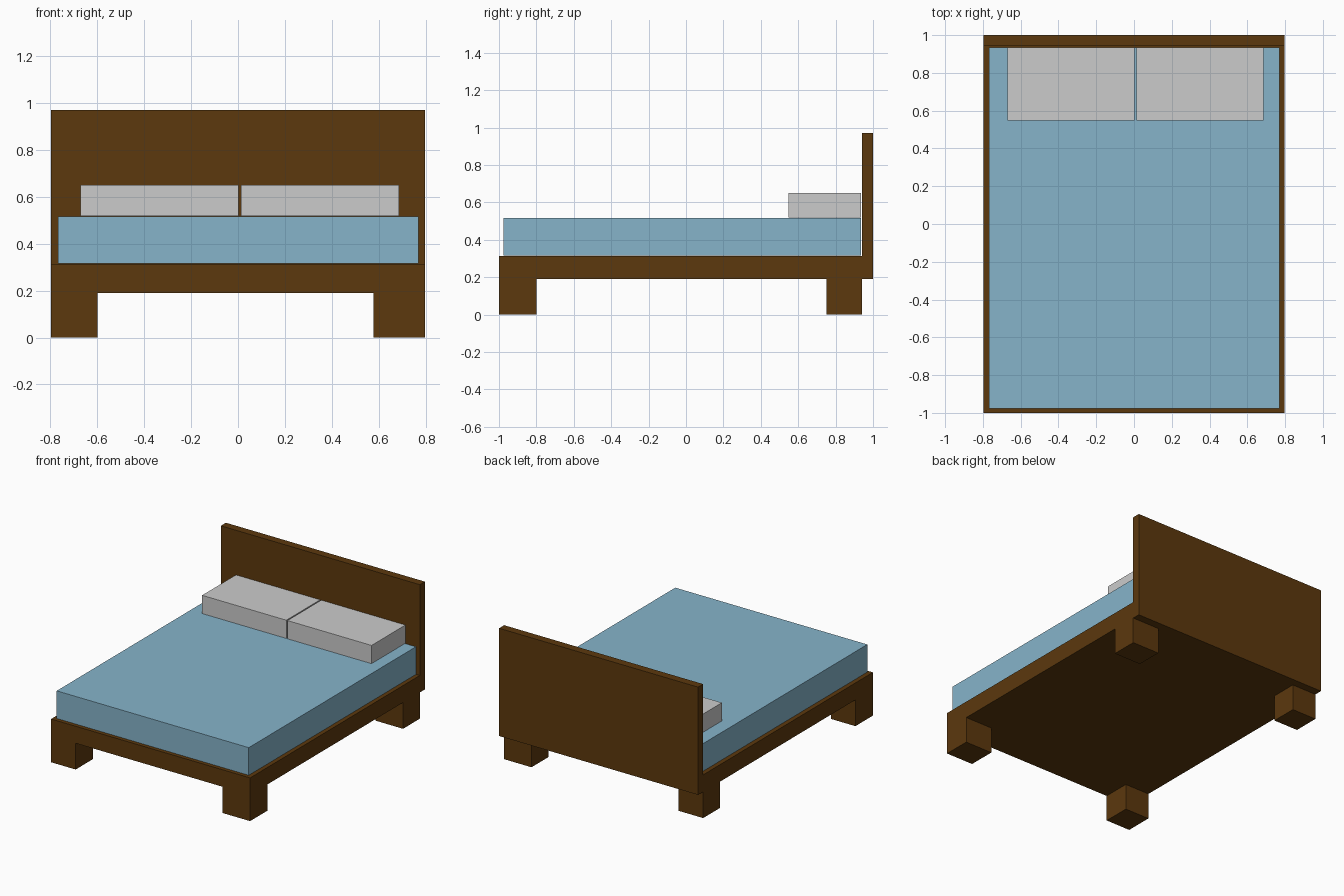
import bpy

if "Cube" in bpy.data.objects:
    bpy.data.objects.remove(bpy.data.objects["Cube"])


def material(name, color):
    m = bpy.data.materials.new(name)
    m.diffuse_color = (*color, 1)
    m.use_nodes = True
    m.node_tree.nodes["Principled BSDF"].inputs["Base Color"].default_value = m.diffuse_color
    return m


def box(name, x, y, z, mat=None):
    """Box from (min, max) ranges on each axis."""
    ranges = (x, y, z)
    bpy.ops.mesh.primitive_cube_add(size=1, location=[(a + b) / 2 for a, b in ranges])
    ob = bpy.context.object
    ob.name = name
    ob.scale = [b - a for a, b in ranges]
    bpy.ops.object.transform_apply(location=False, rotation=False, scale=True)
    if mat:
        ob.data.materials.append(mat)
    return ob


wood = material("wood", (0.107, 0.04, 0.004))
blue = material("blue_fabric", (0.238, 0.456, 0.591))

# Platform and headboard
W = 0.797
box("bed_frame", (-W, W), (-1, 0.942), (0.19, 0.313), wood)
box("headboard", (-W, W), (0.942, 1), (0.19, 0.97), wood)

# Four block legs
for side, x in (("left", (-W, -0.60)), ("right", (0.578, W))):
    for end, y in (("front", (-1, -0.80)), ("back", (0.75, 0.942))):
        box(f"{end}_{side}_leg", x, y, (0, 0.19), wood)

# Mattress
box("mattress", (-0.768, 0.770), (-0.977, 0.935), (0.316, 0.516), blue)

# Pillows, plain grey
for side, x in (("left", (-0.671, 0.003)), ("right", (0.012, 0.686))):
    box(f"{side}_pillow", x, (0.548, 0.935), (0.519, 0.651))
